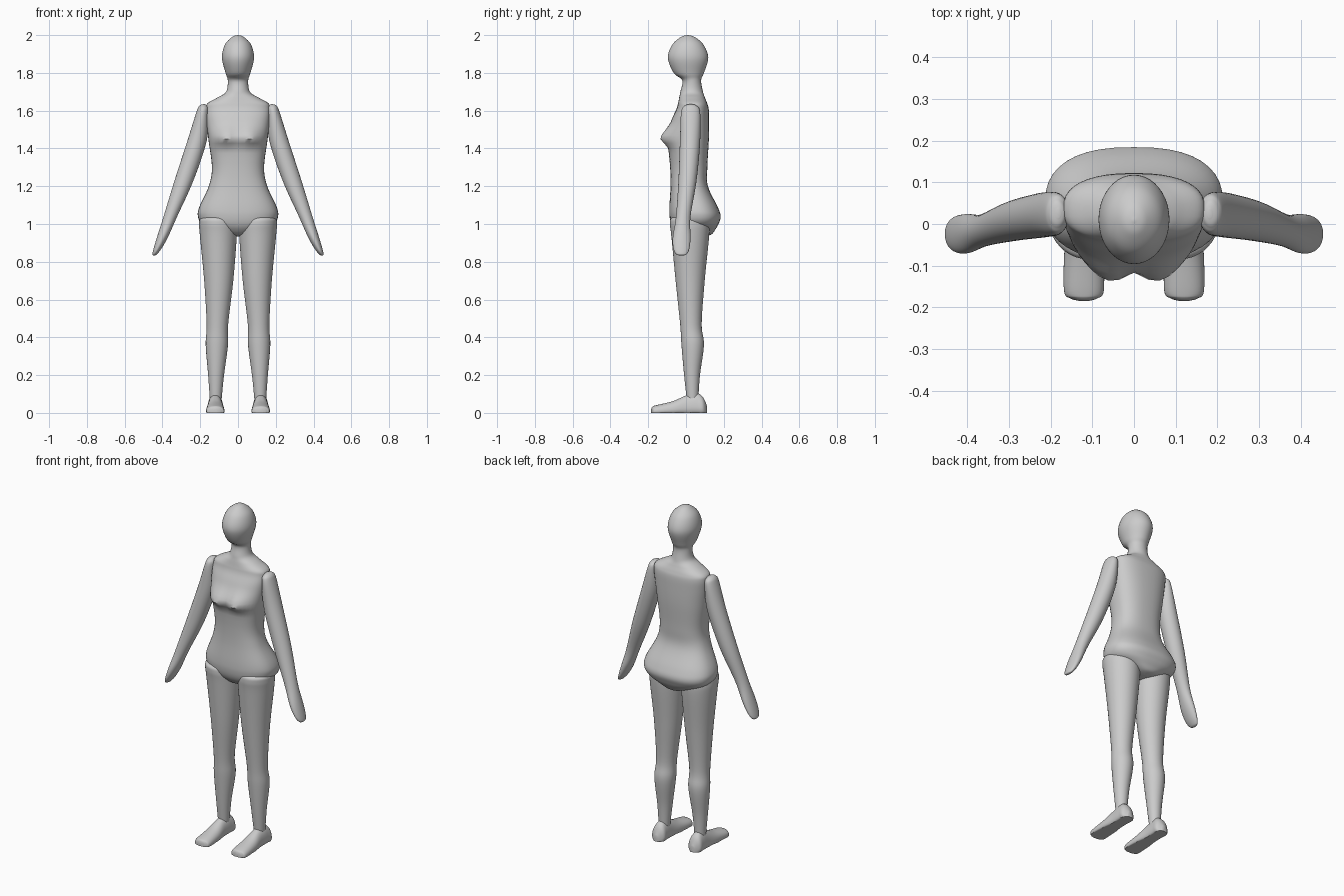
import bpy, bmesh, math

SEG, SUB = 40, 6


def spline(rings):
    """Catmull-Rom interpolation through tuples of ring parameters."""
    out, last = [], len(rings) - 1
    for i in range(last):
        p = [rings[max(0, min(last, i + k))] for k in (-1, 0, 1, 2)]
        for s in range(SUB):
            t = s / SUB
            out.append([0.5 * (2 * b + (c - a) * t + (2 * a - 5 * b + 4 * c - d) * t * t
                               + (3 * b - a - 3 * c + d) * t ** 3) for a, b, c, d in zip(*p)])
    out.append(list(rings[-1]))
    return out


def power(v, e):
    return math.copysign(abs(v) ** e, v)


def loft(name, rings, place, cx=None):
    """Skin superelliptic rings (height, half width, front, back[, centre x]); limbs are mirrored."""
    bm = bmesh.new()
    loops = []
    for ring in spline(rings):
        w, rx, f, b = ring[:4]
        x = ring[4] if len(ring) > 4 else (cx or 0)
        loop = []
        for k in range(SEG):
            a = 2 * math.pi * k / SEG
            loop.append(bm.verts.new(place(x, max(rx, 0.001), (f + b) / 2, (b - f) / 2, w, a)))
        loops.append(loop)
    for lo, hi in zip(loops, loops[1:]):
        for k in range(SEG):
            j = (k + 1) % SEG
            bm.faces.new((lo[k], lo[j], hi[j], hi[k]))
    bm.faces.new(loops[0])
    bm.faces.new(loops[-1])
    bmesh.ops.recalc_face_normals(bm, faces=bm.faces)
    mesh = bpy.data.meshes.new(name)
    bm.to_mesh(mesh)
    bm.free()
    ob = bpy.data.objects.new(name, mesh)
    bpy.context.collection.objects.link(ob)
    if name != "body":
        ob.modifiers.new("mirror", 'MIRROR').use_mirror_merge = False
    bpy.context.view_layer.objects.active = ob
    ob.select_set(True)
    bpy.ops.object.shade_smooth_by_angle(angle=math.radians(50))
    ob.select_set(False)


def limb_place(x, rx, cy, ry, z, a):
    return (x + rx * math.cos(a), cy + ry * math.sin(a), z)


def body_place(x, rx, cy, ry, z, a):
    """Boxier below the neck, with a two-lobed chest."""
    e = 2 / (2 + 0.5 * min(1, max(0, (1.70 - z) / 0.06)))
    u, v = rx * power(math.cos(a), e), cy + ry * power(math.sin(a), e)
    if math.sin(a) < 0:
        rise = math.exp(-((z - 1.45) / (0.06 if z > 1.45 else 0.03)) ** 2)
        v -= 0.045 * rise * math.exp(-((abs(u) - 0.06) / 0.07) ** 2) * min(1, -2 * math.sin(a))
    return (u, v, z)


def foot_place(x, rx, cz, rz, y, a):
    """Flat sole, narrowing upwards."""
    z = max(cz + rz * power(math.sin(a), 0.87), 0.0)
    return (x + rx * power(math.cos(a), 0.87) * (1.05 - 3.5 * z), y, z)


# Head, neck, torso and pelvis: z, half width, front y, back y
loft("body", [
    (0.935, 0.01, 0.02, 0.10), (0.945, 0.06, -0.03, 0.135), (0.97, 0.13, -0.06, 0.155),
    (1.0, 0.19, -0.078, 0.172), (1.04, 0.212, -0.087, 0.184), (1.09, 0.205, -0.088, 0.168),
    (1.20, 0.155, -0.082, 0.116), (1.30, 0.138, -0.084, 0.113), (1.45, 0.157, -0.095, 0.121),
    (1.55, 0.168, -0.075, 0.122), (1.61, 0.17, -0.05, 0.12), (1.64, 0.16, -0.042, 0.112),
    (1.67, 0.108, -0.036, 0.10), (1.70, 0.063, -0.03, 0.09), (1.76, 0.054, -0.02, 0.08),
    (1.80, 0.066, -0.065, 0.095), (1.88, 0.085, -0.096, 0.118), (1.95, 0.069, -0.072, 0.092),
    (1.99, 0.031, -0.027, 0.046), (2.0, 0.003, 0.006, 0.012)], body_place)

# Arms with mitten hands: z, half width, front y, back y, centre x
loft("arms", [
    (0.833, 0.003, -0.03, -0.015, 0.444), (0.84, 0.012, -0.052, 0.004, 0.441),
    (0.87, 0.021, -0.067, 0.018, 0.426), (0.93, 0.029, -0.07, 0.024, 0.40),
    (1.04, 0.036, -0.053, 0.024, 0.358), (1.23, 0.05, -0.04, 0.056, 0.286),
    (1.44, 0.051, -0.032, 0.075, 0.217), (1.59, 0.033, -0.026, 0.075, 0.188),
    (1.625, 0.021, -0.008, 0.058, 0.184), (1.634, 0.005, 0.015, 0.035, 0.181)], limb_place)

# Legs: z, half width, front y, back y, centre x
loft("legs", [
    (0.07, 0.031, 0.004, 0.065, 0.118), (0.20, 0.042, -0.01, 0.074, 0.116),
    (0.36, 0.059, -0.024, 0.095, 0.112), (0.47, 0.057, -0.031, 0.083, 0.109),
    (0.70, 0.077, -0.055, 0.099, 0.102), (0.93, 0.097, -0.077, 0.122, 0.104),
    (1.0, 0.099, -0.085, 0.122, 0.107), (1.03, 0.088, -0.078, 0.11, 0.11),
    (1.045, 0.04, -0.04, 0.07, 0.11)], limb_place)

# Feet, skinned from toe to heel: y, half width, top z
foot = [(-0.184, 0.012, 0.02), (-0.178, 0.032, 0.033), (-0.16, 0.047, 0.04),
        (-0.07, 0.048, 0.062), (0.0, 0.043, 0.092), (0.055, 0.044, 0.105),
        (0.09, 0.042, 0.083), (0.112, 0.012, 0.035)]
loft("feet", [(y, hw, -0.014, top) for y, hw, top in foot], foot_place, 0.12)
